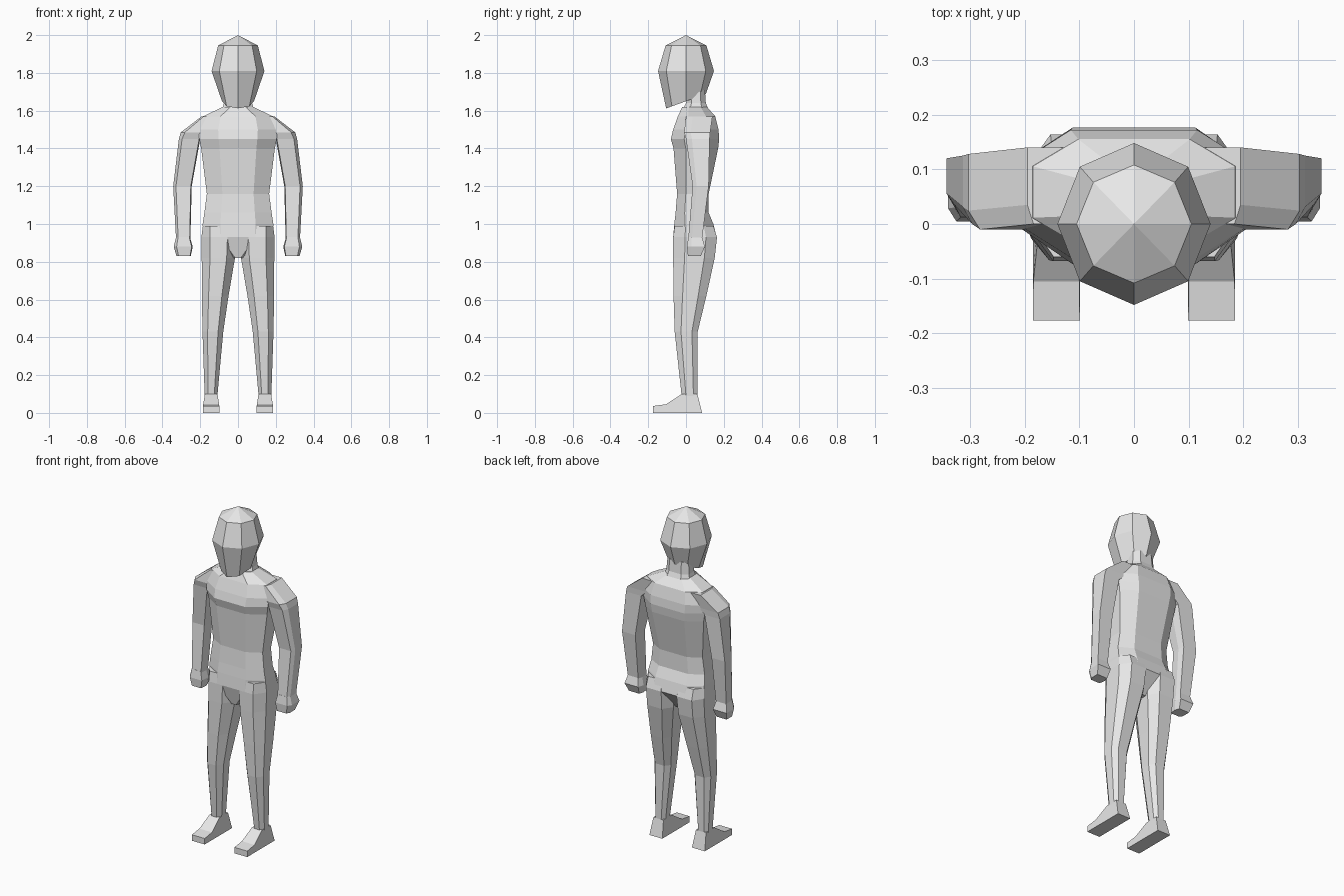
import bpy, bmesh, math

cube = bpy.data.objects.get("Cube")
if cube:
    bpy.data.objects.remove(cube, do_unlink=True)

GREY = (0.8, 0.8, 0.8, 1)
grey = bpy.data.materials.new("plain grey")
grey.use_nodes = True
grey.diffuse_color = GREY
grey.node_tree.nodes["Principled BSDF"].inputs["Base Color"].default_value = GREY

# Unit outlines: chamfered for body and legs, boxy for arms and hands
CHAMFERED = [(-.5, -1), (.5, -1), (1, -.45), (1, .5), (.55, 1), (-.55, 1), (-1, .5), (-1, -.45)]
BOXY = [(-.9, -1), (.7, -1), (1, -.5), (1, 1), (-.8, 1), (-1, .2)]
OCTAGON = [(math.sin(i * math.pi / 4), math.cos(i * math.pi / 4)) for i in range(8)]


def loft(name, rings):
    """Skin a stack of point rings and close both ends."""
    bm = bmesh.new()
    loops = [[bm.verts.new(p) for p in ring] for ring in rings]
    n = len(loops[0])
    for low, high in zip(loops, loops[1:]):
        for i in range(n):
            j = (i + 1) % n
            bm.faces.new((low[i], low[j], high[j], high[i]))
    bm.faces.new(loops[0])
    bm.faces.new(loops[-1])
    bmesh.ops.remove_doubles(bm, verts=bm.verts, dist=0.0005)
    bmesh.ops.recalc_face_normals(bm, faces=bm.faces)
    mesh = bpy.data.meshes.new(name)
    bm.to_mesh(mesh)
    bm.free()
    mesh.materials.append(grey)
    obj = bpy.data.objects.new(name, mesh)
    bpy.context.collection.objects.link(obj)
    return obj


def section(outline, z, x_in, x_out, front, back, side=1):
    """Fit an outline between inner/outer x and front/back y at height z."""
    cx, hw = (x_in + x_out) / 2, (x_out - x_in) / 2
    cy, hd = (front + back) / 2, (back - front) / 2
    return [(side * (cx + u * hw), cy + v * hd, z) for u, v in outline]


# Head: octagonal rings, the lowest tilted down to a pointed chin
def head_ring(z, rx, ry, tilt=0):
    return [(u * rx, v * ry, z + tilt * v * ry) for u, v in OCTAGON]


loft("head", [head_ring(1.65, .085, .105, .36), head_ring(1.81, .14, .148),
              head_ring(1.945, .105, .108), head_ring(2, .0001, .0001)])

# Neck and torso: height, half width, front, back
NECK = [(1.58, .09, -.03, .13), (1.64, .075, 0, .105), (1.71, .07, 0, .1)]
TORSO = [(.82, .03, -.04, .08), (.93, .185, -.068, .162), (1.0, .187, -.062, .145),
         (1.06, .178, -.055, .12), (1.16, .165, -.047, .12), (1.4, .195, -.066, .17),
         (1.45, .205, -.08, .176), (1.5, .21, -.068, .172), (1.57, .185, -.043, .155),
         (1.62, .08, -.02, .11)]
for name, rows in (("neck", NECK), ("torso", TORSO)):
    loft(name, [section(CHAMFERED, z, -w, w, f, b) for z, w, f, b in rows])

# Limbs: height, inner x, outer x, front, back
ARM = [(.92, .252, .328, .012, .085), (1.2, .245, .343, .035, .12),
       (1.45, .2, .313, .0, .125), (1.485, .16, .303, -.01, .128), (1.568, .12, .195, 0, .14)]
HAND = [(.83, .25, .326, .01, .078), (.88, .24, .34, .005, .1), (.93, .254, .328, .012, .085)]
LEG = [(.08, .11, .176, -.022, .06), (.43, .078, .188, -.06, .062),
       (.62, .05, .191, -.066, .108), (.82, .016, .192, -.068, .152),
       (.93, .01, .194, -.068, .164), (.99, .03, .186, -.06, .145)]

# Foot side profile (y, z), narrowing towards the ankle
FOOT = [(-.176, 0), (-.176, .036), (-.105, .046), (-.022, .1), (.06, .1), (.085, 0)]


def foot_side(direction, side):
    return [(side * (.142 + direction * (.043 - max(0, z - .04) * .16)), y, z) for y, z in FOOT]


for word, side in (("left", 1), ("right", -1)):
    for part, outline, rows in (("arm", BOXY, ARM), ("hand", BOXY, HAND), ("leg", CHAMFERED, LEG)):
        loft(f"{word}_{part}", [section(outline, *row, side) for row in rows])
    loft(f"{word}_foot", [foot_side(-1, side), foot_side(1, side)])
